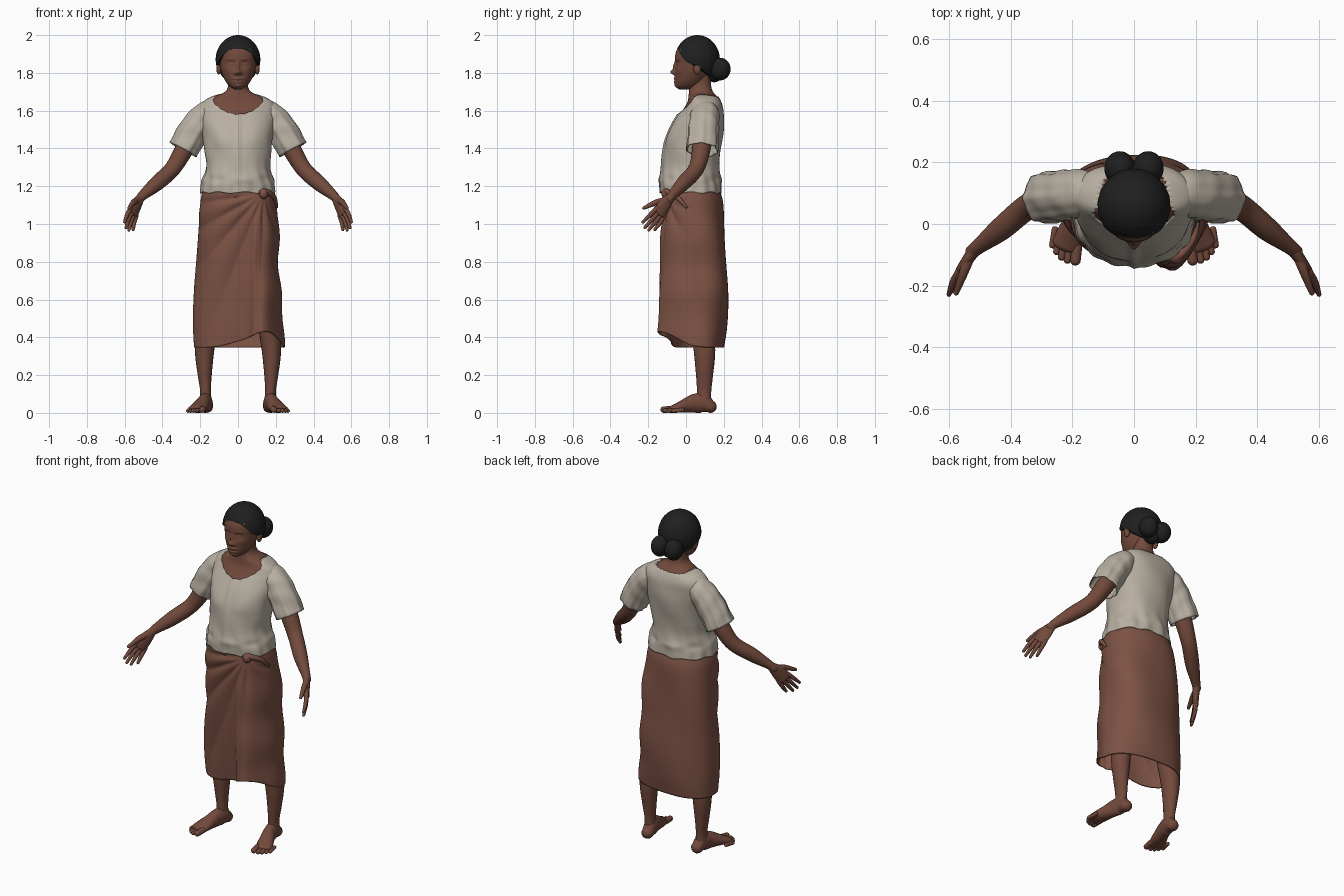
import bpy, bmesh
from math import sin, cos, pi, exp, atan2, radians
from mathutils import Vector

if "Cube" in bpy.data.objects:
    bpy.data.objects.remove(bpy.data.objects["Cube"])


def material(name, rgb):
    m = bpy.data.materials.new(name)
    m.use_nodes = True
    m.diffuse_color = (*rgb, 1)
    m.node_tree.nodes["Principled BSDF"].inputs["Base Color"].default_value = (*rgb, 1)
    return m


SKIN = material("brown skin", (0.17, 0.068, 0.045))
HAIR = material("black hair", (0.0135, 0.014, 0.0145))
BLOUSE = material("cream cloth", (0.48, 0.43, 0.36))
SKIRT = material("russet cloth", (0.205, 0.085, 0.058))


def sample(table, t):
    """Smooth curve through rows of (t, values...)."""
    t = min(max(t, table[0][0]), table[-1][0])
    i = 0
    while i < len(table) - 2 and t > table[i + 1][0]:
        i += 1
    a, b = table[i], table[i + 1]
    pre, post = table[max(i - 1, 0)], table[min(i + 2, len(table) - 1)]
    h = b[0] - a[0]
    s = (t - a[0]) / h
    out = []
    for k in range(1, len(a)):
        ma = (b[k] - pre[k]) / (b[0] - pre[0]) * h
        mb = (post[k] - a[k]) / (post[0] - a[0]) * h
        out.append((2*s**3 - 3*s**2 + 1)*a[k] + (s**3 - 2*s**2 + s)*ma
                   + (3*s**2 - 2*s**3)*b[k] + (s**3 - s**2)*mb)
    return out


def bridge(name, rows, mat, caps=True, thick=0, mirror=False):
    """Skin closed rings into one smooth object."""
    bm = bmesh.new()
    rings = [[bm.verts.new(p) for p in row] for row in rows]
    for r, q in zip(rings, rings[1:]):
        for j in range(len(r)):
            k = (j + 1) % len(r)
            bm.faces.new((r[j], r[k], q[k], q[j]))
    if caps:
        bm.faces.new(rings[0])
        bm.faces.new(rings[-1])
    bmesh.ops.recalc_face_normals(bm, faces=bm.faces)
    me = bpy.data.meshes.new(name)
    bm.to_mesh(me)
    bm.free()
    me.materials.append(mat)
    ob = bpy.data.objects.new(name, me)
    bpy.context.collection.objects.link(ob)
    if thick:
        mod = ob.modifiers.new("Thickness", "SOLIDIFY")
        mod.thickness, mod.offset = thick, -1
    if mirror:
        ob.modifiers.new("Mirror", "MIRROR")
    bpy.ops.object.select_all(action="DESELECT")
    ob.select_set(True)
    bpy.context.view_layer.objects.active = ob
    bpy.ops.object.shade_smooth_by_angle(angle=radians(60))


def shell(name, table, mat, low, high, rows=50, seg=96, inset=0, power=0.9, shape=None, **kw):
    """Upright body of rings: table rows are z, half width, front y, back y."""
    soft = lambda v: abs(v) ** power * (1 if v > 0 else -1)
    out = []
    for r in range(rows + 1):
        ring = []
        for j in range(seg):
            th = 2 * pi * j / seg
            z = low(th) + (high(th) - low(th)) * r / rows
            hw, yf, yb = sample(table, z)
            p = Vector(((hw - inset) * soft(sin(th)),
                        (yf + yb)/2 - ((yb - yf)/2 - inset) * soft(cos(th)), z))
            ring.append(p + shape(p, th) if shape else p)
        out.append(ring)
    bridge(name, out, mat, **kw)


def tube(name, path, mat, ref, seg=20, steps=6, ends=True, ripple=None, **kw):
    """Limb along path rows of x, y, z, radius on ref, radius across ref."""
    keyed = [(i, *row) for i, row in enumerate(path)]
    n = (len(path) - 1) * steps
    pts = [sample(keyed, i / steps) for i in range(n + 1)]
    out = []

    def ring(c, t, a, b, f=0):
        u = (Vector(ref) - t * t.dot(Vector(ref))).normalized()
        v = t.cross(u)
        out.append([c + (u*a*cos(w) + v*b*sin(w)) * (1 + (ripple(f, w) if ripple else 0))
                    for w in (2 * pi * j / seg for j in range(seg))])

    for i, (x, y, z, a, b) in enumerate(pts):
        c = Vector((x, y, z))
        t = (Vector(pts[min(i + 1, n)][:3]) - Vector(pts[max(i - 1, 0)][:3])).normalized()
        dome = [k * pi / 10 for k in range(1, 5)] if ends else []
        if i == 0:
            for w in reversed(dome):
                ring(c - t * min(a, b) * sin(w), t, a * cos(w), b * cos(w))
        ring(c, t, a, b, i / n)
        if i == n:
            for w in dome:
                ring(c + t * min(a, b) * sin(w), t, a * cos(w), b * cos(w), 1)
    bridge(name, out, mat, **kw)


def ball(name, c, size, mat, mirror=False):
    rows = [[Vector((c[0] + size[0]*sin(w)*cos(v), c[1] + size[1]*cos(w)*cos(v), c[2] + size[2]*sin(v)))
             for w in (2 * pi * j / 28 for j in range(28))]
            for v in (pi * (k / 16 - 0.5) * 0.98 for k in range(17))]
    bridge(name, rows, mat, mirror=mirror)


def bump(d, width):
    return exp(-(d / width) ** 2)


# Head with modelled face: features are x, z, width, height, depth
features = [(0, 1.803, .014, .013, .022), (0, 1.833, .010, .026, .012), (.015, 1.798, .009, .008, .008),
            (0, 1.769, .026, .007, .008), (0, 1.752, .022, .007, .008), (0, 1.76, .03, .003, -.002),
            (.036, 1.848, .020, .015, -.009), (.037, 1.846, .015, .008, .007), (.04, 1.872, .026, .008, .003),
            (0, 1.731, .022, .013, .008), (.056, 1.815, .022, .022, .004)]


def face(p, th):
    if cos(th) < 0:
        return Vector()
    d = sum(a * bump(abs(p.x) - x, w) * bump(p.z - z, h) for x, z, w, h, a in features)
    return Vector((0, -d, 0))


head = [(1.712, .02, -.035, .03), (1.73, .046, -.052, .07), (1.76, .069, -.057, .10), (1.80, .086, -.058, .125),
        (1.85, .097, -.056, .140), (1.90, .102, -.056, .146), (1.94, .095, -.036, .13),
        (1.97, .065, .01, .10), (1.98, .03, .03, .08)]
shell("head", head, SKIN, lambda t: 1.712, lambda t: 1.98, rows=80, seg=128, power=1, shape=face)
ball("ears", (.101, .06, 1.825), (.014, .02, .034), SKIN, mirror=True)

# Hair cap with hairline falling from forehead to nape, and twin buns
hairline = [(0, .46), (.4, .42), (.75, .17), (1.1, -.1), (1.6, -.27), (2.3, -.7), (pi, -.95)]
cap = []
for r in range(25):
    ring = []
    for j in range(72):
        th = 2 * pi * j / 72 - pi
        edge = sample(hairline, abs(th))[0]
        v = 1.54 + (edge - 1.54) * r / 24
        k = 1 + .006 * sin(th * 18) * cos(v)
        ring.append(Vector((.118*k*sin(th)*cos(v), .06 - .119*k*cos(th)*cos(v), 1.87 + .13*sin(v))))
    cap.append(ring)
bridge("hair_cap", cap, HAIR, thick=.012)
ball("hair_buns", (.046, .18, 1.82), (.05, .056, .06), HAIR, mirror=True)
ball("hair_nape", (0, .15, 1.80), (.05, .045, .05), HAIR)

# Torso: skin underneath, blouse over it
torso = [(1.165, .198, -.135, .187), (1.22, .190, -.137, .183), (1.30, .170, -.126, .176), (1.38, .176, -.117, .183),
         (1.45, .184, -.104, .193), (1.52, .195, -.077, .2), (1.58, .197, -.040, .2), (1.62, .195, -.013, .197),
         (1.65, .180, .002, .187), (1.675, .138, .006, .172), (1.692, .088, .008, .155),
         (1.72, .062, .010, .142), (1.80, .058, .018, .135)]
shell("neck_and_chest", torso, SKIN, lambda t: 1.3, lambda t: 1.8, inset=.007)


def neckline(th):
    c = cos(th)
    z = 1.686 - (.104 * c ** 3 if c > 0 else .014 * c * c)
    return z + .002 * sin(th * 31)


def blouse_folds(p, th):
    out = Vector((sin(th), -cos(th), 0))
    low = bump(p.z - 1.19, .1)
    d = .003 * low * sin(th * 14 + sin(p.z * 25)) + .002 * sin(th * 5 + p.z * 24)
    d += .006 * bump(p.z - 1.235, .02) * sin(th * 4 + 1)
    if cos(th) > 0:
        d += .008 * bump(p.x, .012) + .008 * bump(abs(p.x) - .08, .05) * bump(p.z - 1.45, .06)
    return out * d


shell("blouse", torso, BLOUSE, lambda t: 1.166 + .004 * sin(t * 9), neckline, rows=70, seg=144,
      shape=blouse_folds, caps=False, thick=.006)

# Sleeves and arms
tube("sleeves", [(.11, .10, 1.605, .062, .056), (.17, .10, 1.576, .076, .072), (.23, .092, 1.50, .081, .080),
                 (.289, .085, 1.392, .084, .080)], BLOUSE, (0, 1, 0), seg=48, steps=10, ends=False, caps=False,
     ripple=lambda f, w: f * (.04 * sin(7 * w + 3 * f) + .02 * sin(13 * w)) + .02 * sin(f * 22 + 2 * w),
     thick=.006, mirror=True)
tube("arms", [(.18, .10, 1.56, .05, .05), (.27, .085, 1.42, .050, .050), (.345, .055, 1.295, .042, .043),
              (.43, -.015, 1.215, .038, .040), (.50, -.07, 1.155, .025, .027), (.525, -.09, 1.13, .023, .022)],
     SKIN, (0, 1, 0), mirror=True)

# Hands: flattened palm, four gently curled fingers, thumb in front of the palm
along = Vector((.38, -.53, -.76)).normalized()
across = Vector((.44, -.616, .65)).normalized()
inward = across.cross(along)
wrist = Vector((.515, -.082, 1.14))
inward *= -1 if inward.x > 0 else 1


def hand_point(f, s, a, b, curl=0):
    return (*(wrist + along * f + across * s + inward * curl), a, b)


tube("palms", [hand_point(0, 0, .024, .020), hand_point(.05, .004, .038, .019), hand_point(.11, 0, .041, .016)],
     SKIN, across, mirror=True)
for i, length in enumerate((.088, .115, .122, .108)):
    s = -.031 + i * .021
    tube("finger_%d" % (i + 1), [hand_point(.10, s, .0125, .0125), hand_point(.10 + length * .5, s * 1.2, .0115, .0115, .004),
                                 hand_point(.10 + length, s * 1.35, .008, .008, .016)], SKIN, across, seg=12, mirror=True)
tube("thumbs", [hand_point(.03, .012, .019, .017), hand_point(.075, .047, .016, .015, .014),
                hand_point(.14, .078, .009, .009, .032)], SKIN, across, seg=12, mirror=True)

# Wrapped skirt with folds radiating from the hip knot and one long front pleat
skirt = [(.34, .238, -.072, .20), (.45, .240, -.080, .213), (.6, .232, -.090, .22), (.8, .218, -.102, .216),
         (1.0, .211, -.112, .203), (1.12, .202, -.120, .192), (1.185, .184, -.116, .172)]
knot = (.135, 1.165)


def skirt_folds(p, th):
    dx, dz = p.x - knot[0], max(knot[1] - p.z, 0)
    reach = (dx * dx + dz * dz) ** .5
    front = max(0, cos(th)) ** .5
    fan = atan2(dx, max(dz, .01))
    d = front * min(1, reach / .15) * (.013 * abs(sin(fan * 9 + .5 * reach)) - .008)
    d += (1 - front) * .005 * sin(3 * th + 9 * p.z)
    d += .005 * max(0, sin(th)) * sin(p.z * 22)
    pleat = front * ((.012 + .088 * min(1, dz / .75)) * bump(dx, .075) + .008 * bump(dx + .05, .012) * min(1, dz * 3))
    return Vector((sin(th), -cos(th), 0)) * d - Vector((0, pleat, 0))


def hem(th):
    turn = (th - .58 + pi) % (2 * pi) - pi
    return .345 + .085 * bump(turn, .6)


shell("skirt", skirt, SKIRT, hem, lambda t: 1.185, rows=90, seg=200, power=.84, shape=skirt_folds,
      caps=False, thick=.008)
ball("skirt_knot", (.135, -.104, 1.16), (.024, .026, .028), SKIRT)
tube("knot_roll", [(.12, -.110, 1.168, .012, .012), (.155, -.096, 1.168, .016, .014),
                   (.192, -.045, 1.14, .013, .012), (.205, .0, 1.09, .007, .008)], SKIRT, (0, 0, 1))

# Legs, feet and toes
tube("legs", [(.145, .07, .58, .05, .052), (.162, .085, .45, .053, .055), (.177, .098, .33, .051, .057),
              (.176, .098, .2, .037, .045), (.172, .096, .12, .029, .038), (.172, .096, .05, .033, .037)],
     SKIN, (1, 0, 0), mirror=True)
tube("feet", [(.166, .13, .033, .034, .033), (.170, .09, .052, .036, .052), (.180, .045, .050, .036, .050),
              (.192, .005, .040, .040, .040), (.206, -.035, .029, .046, .029), (.22, -.07, .02, .046, .020)],
     SKIN, (1, 0, 0), mirror=True)
for i, (x, y, r) in enumerate(((.19, -.118, .017), (.216, -.117, .012), (.235, -.107, .012),
                               (.251, -.09, .011), (.264, -.068, .011))):
    tube("toe_%d" % (i + 1), [(x * .97, y + .05, r + .004, r, r), (x, y, r, r, r)], SKIN, (1, 0, 0),
         seg=12, mirror=True)
